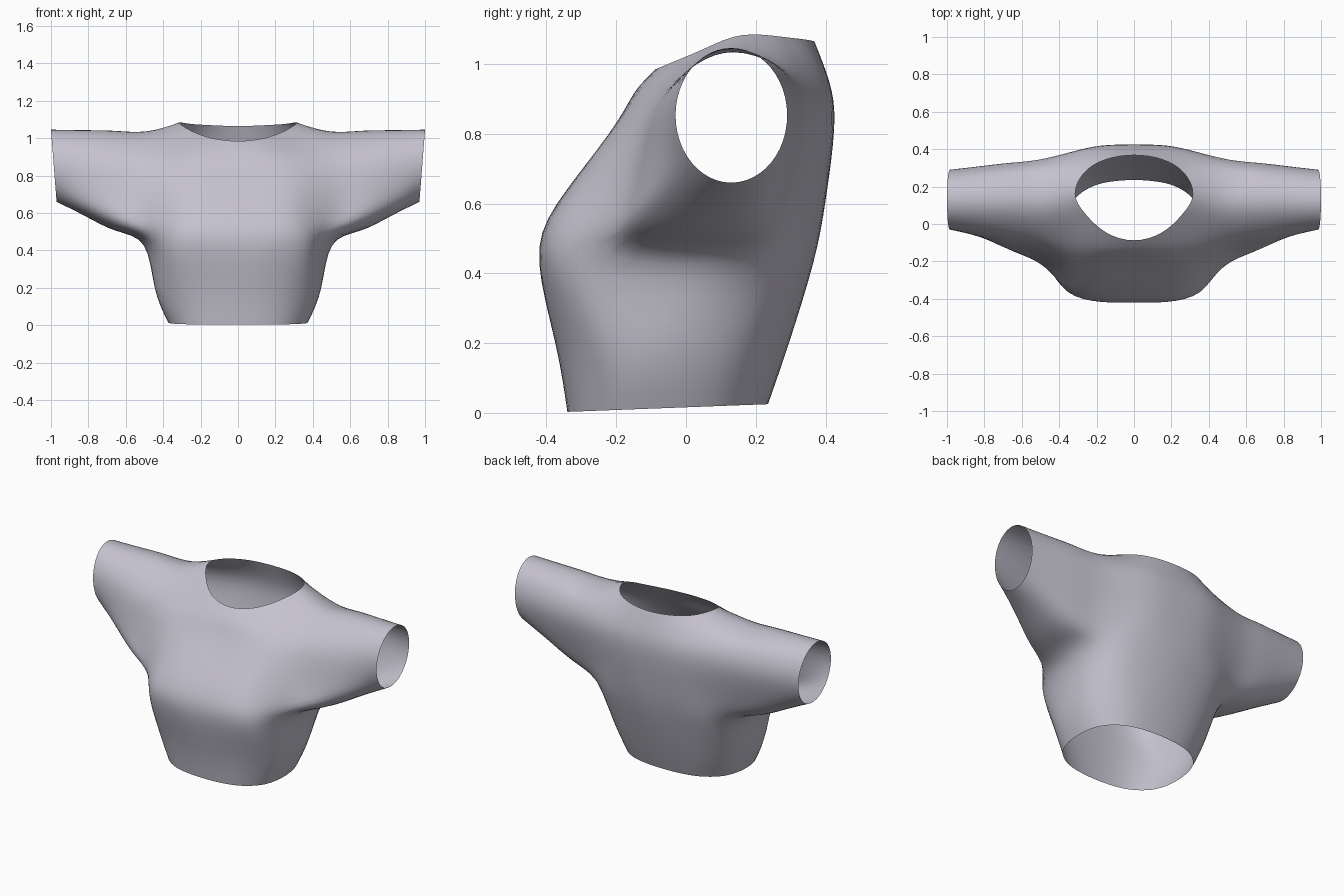
import bpy, bmesh, math
from mathutils import Vector

if "Cube" in bpy.data.objects:
    bpy.data.objects.remove(bpy.data.objects["Cube"])

fabric = bpy.data.materials.new("pale_lavender_grey")
fabric.diffuse_color = (0.56, 0.54, 0.62, 1)
fabric.use_nodes = True
fabric.node_tree.nodes["Principled BSDF"].inputs["Base Color"].default_value = fabric.diffuse_color


def torso_ring(w, front, back, z0, z1):
    """Half ring of 9 points, front centre round the side to back centre."""
    c, h, pts = (front + back) / 2, (back - front) / 2, []
    for i in range(9):
        a = math.pi * i / 8
        co = math.copysign(abs(math.cos(a)) ** 0.8, math.cos(a))
        t = (1 - co) / 2
        x = w * math.sin(a) ** 0.8 if 0 < i < 8 else 0.0
        pts.append(Vector((x, c - h * co, z0 + (z1 - z0) * t)))
    return pts


# Torso: hem ring, waist ring, chest ring at armpit height
hem = torso_ring(0.373, -0.34, 0.235, 0.003, 0.025)
waist = torso_ring(0.445, -0.375, 0.295, 0.2, 0.2)
chest = [Vector(p) for p in (
    (0, -.42, .43), (.18, -.415, .43), (.355, -.365, .44), (.45, -.22, .45), (.505, .05, .43),
    (.46, .23, .45), (.34, .31, .43), (.18, .35, .43), (0, .365, .43))]

# Upper panels: front and back rows as (z front, front depths, z back, back depths)
columns = (0, .18, .335, .51)
rows = (
    (.60, (-.37, -.365, -.32, -.19), .61, (.40, .39, .35, .295)),
    (.80, (-.22, -.22, -.195, -.13), .82, (.425, .418, .385, .345)),
    (.915, (-.15, -.14, -.10, -.065), .95, (.41, .40, .36, .315)))
fronts, backs = [chest[:4]], [chest[:4:-1]]
for zf, yf, zb, yb in rows:
    fronts.append([Vector((x, y, zf)) for x, y in zip(columns, yf)])
    backs.append([Vector((x, y, zb)) for x, y in zip(columns, yb)])

# Neckline and shoulder seam
fronts.append([Vector(p) for p in (
    (0, -.087, .985), (.15, -.045, 1.003), (.26, .055, 1.045), (.5, .03, 1.0))])
backs.append([Vector(p) for p in (
    (0, .368, 1.065), (.15, .345, 1.07), (.265, .275, 1.078), (.5, .255, 1.005))])
neck_side, shoulder = Vector((.315, .16, 1.083)), Vector((.49, .14, 1.037))

# Sleeve: armhole loop blended to an oval cuff
armhole = [chest[4]] + [r[3] for r in fronts] + [shoulder] + [r[3] for r in reversed(backs)]
cuff = []
for k in range(12):
    a = math.tau * k / 12
    cuff.append(Vector((.985 - .015 * math.cos(a), .13 - .16 * math.sin(a),
                        .853 - .193 * math.cos(a))))
sleeve = [armhole] + [[p.lerp(q, t) for p, q in zip(armhole, cuff)] for t in (.33, .67)] + [cuff]

# Collect the quads of one half
quads = []


def strip(a, b, closed=False):
    n = len(a)
    for i in range(n if closed else n - 1):
        j = (i + 1) % n
        quads.append((a[i], a[j], b[j], b[i]))


strip(hem, waist)
strip(waist, chest)
for lo, hi in zip(fronts, fronts[1:]):
    strip(lo, hi)
for lo, hi in zip(backs, backs[1:]):
    strip(hi, lo)
quads.append((fronts[-1][2], fronts[-1][3], shoulder, neck_side))
quads.append((neck_side, shoulder, backs[-1][3], backs[-1][2]))
for inner, outer in zip(sleeve, sleeve[1:]):
    strip(inner, outer, True)

# Mirror and weld into one shell
bm = bmesh.new()
for s in (1, -1):
    for q in quads:
        bm.faces.new([bm.verts.new((s * p.x, p.y, p.z)) for p in (q if s > 0 else q[::-1])])
bmesh.ops.remove_doubles(bm, verts=bm.verts, dist=1e-4)
bmesh.ops.recalc_face_normals(bm, faces=bm.faces)
mesh = bpy.data.meshes.new("cropped_top")
bm.to_mesh(mesh)
bm.free()
top = bpy.data.objects.new("cropped_top", mesh)
bpy.context.collection.objects.link(top)
mesh.materials.append(fabric)
for f in mesh.polygons:
    f.use_smooth = True
sub = top.modifiers.new("smooth_cloth", 'SUBSURF')
sub.levels = sub.render_levels = 2

# Adjust the cage so the smoothed surface passes through the measured points
targets = [v.co.copy() for v in mesh.vertices]
for _ in range(5):
    deps = bpy.context.evaluated_depsgraph_get()
    deps.update()
    result = top.evaluated_get(deps).data
    offsets = [t - result.vertices[i].co for i, t in enumerate(targets)]
    for v, d in zip(mesh.vertices, offsets):
        v.co += d * 0.9
    mesh.update()
    top.update_tag()
    bpy.context.view_layer.update()
